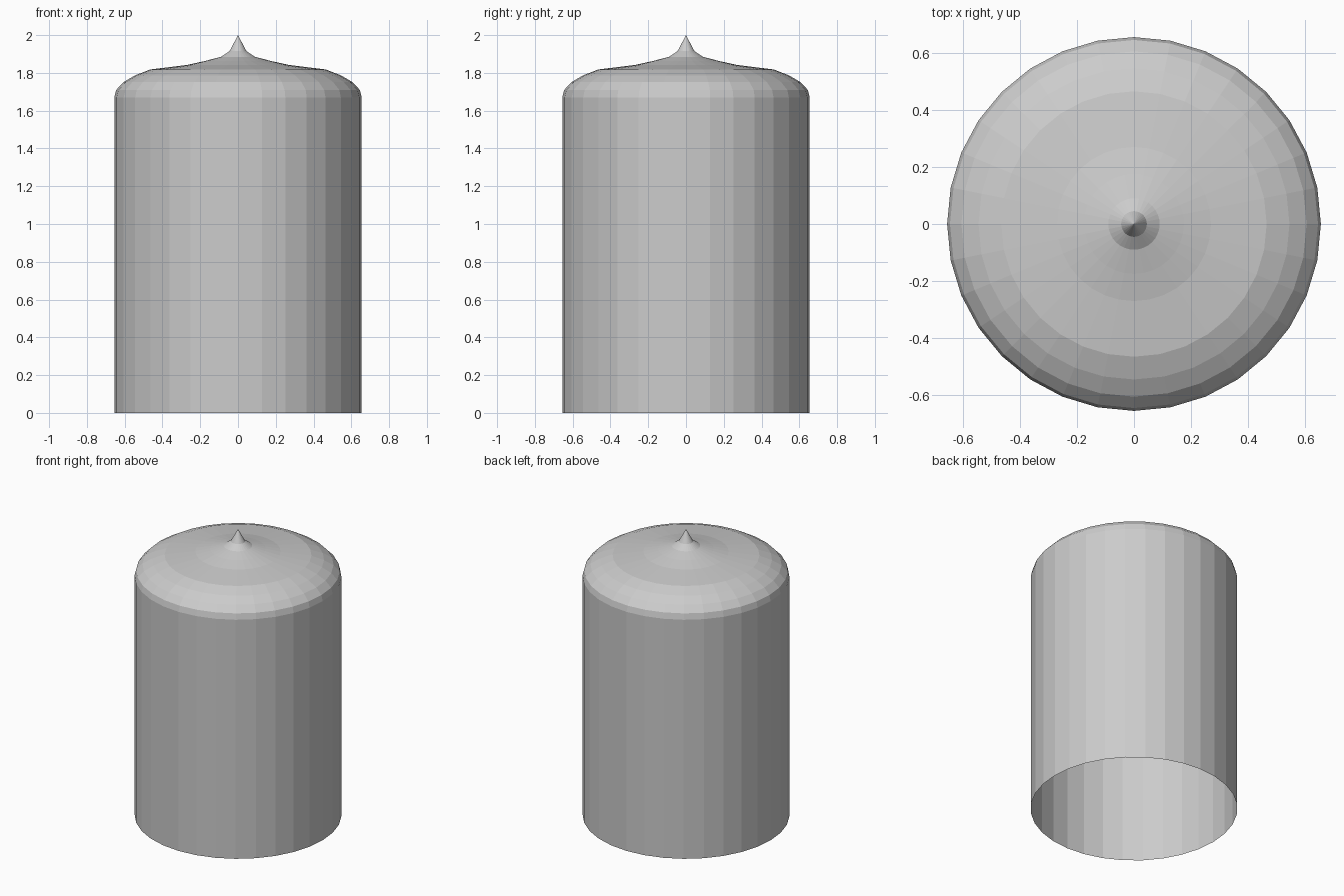
import bpy, bmesh
from math import tau
from mathutils import Matrix

if "Cube" in bpy.data.objects:
    bpy.data.objects.remove(bpy.data.objects["Cube"])

SIDES = 32

# Half profile (radius, height), open at the base, rising to the pointed tip
PROFILE = [(0.655, 0.0), (0.655, 1.67), (0.645, 1.71), (0.605, 1.752),
           (0.545, 1.787), (0.465, 1.818), (0.27, 1.842), (0.175, 1.863),
           (0.09, 1.885), (0.045, 1.915), (0.0, 2.0)]


def lathe(name, profile):
    bm = bmesh.new()
    verts = [bm.verts.new((r, 0, z)) for r, z in profile]
    edges = [bm.edges.new(pair) for pair in zip(verts, verts[1:])]
    bmesh.ops.spin(bm, geom=verts + edges, cent=(0, 0, 0), axis=(0, 0, 1),
                   angle=tau, steps=SIDES, use_duplicate=False)
    bmesh.ops.remove_doubles(bm, verts=bm.verts, dist=0.0005)
    bmesh.ops.recalc_face_normals(bm, faces=bm.faces)
    # Outward normals on the open shell
    side = max(bm.faces, key=lambda f: f.calc_area())
    if side.normal.dot(side.calc_center_median()) < 0:
        bmesh.ops.reverse_faces(bm, faces=bm.faces)
    mesh = bpy.data.meshes.new(name)
    bm.to_mesh(mesh)
    bm.free()
    obj = bpy.data.objects.new(name, mesh)
    bpy.context.collection.objects.link(obj)
    return obj


# Hollow round shell with domed, spiked top
lathe("domed_shell", PROFILE)
